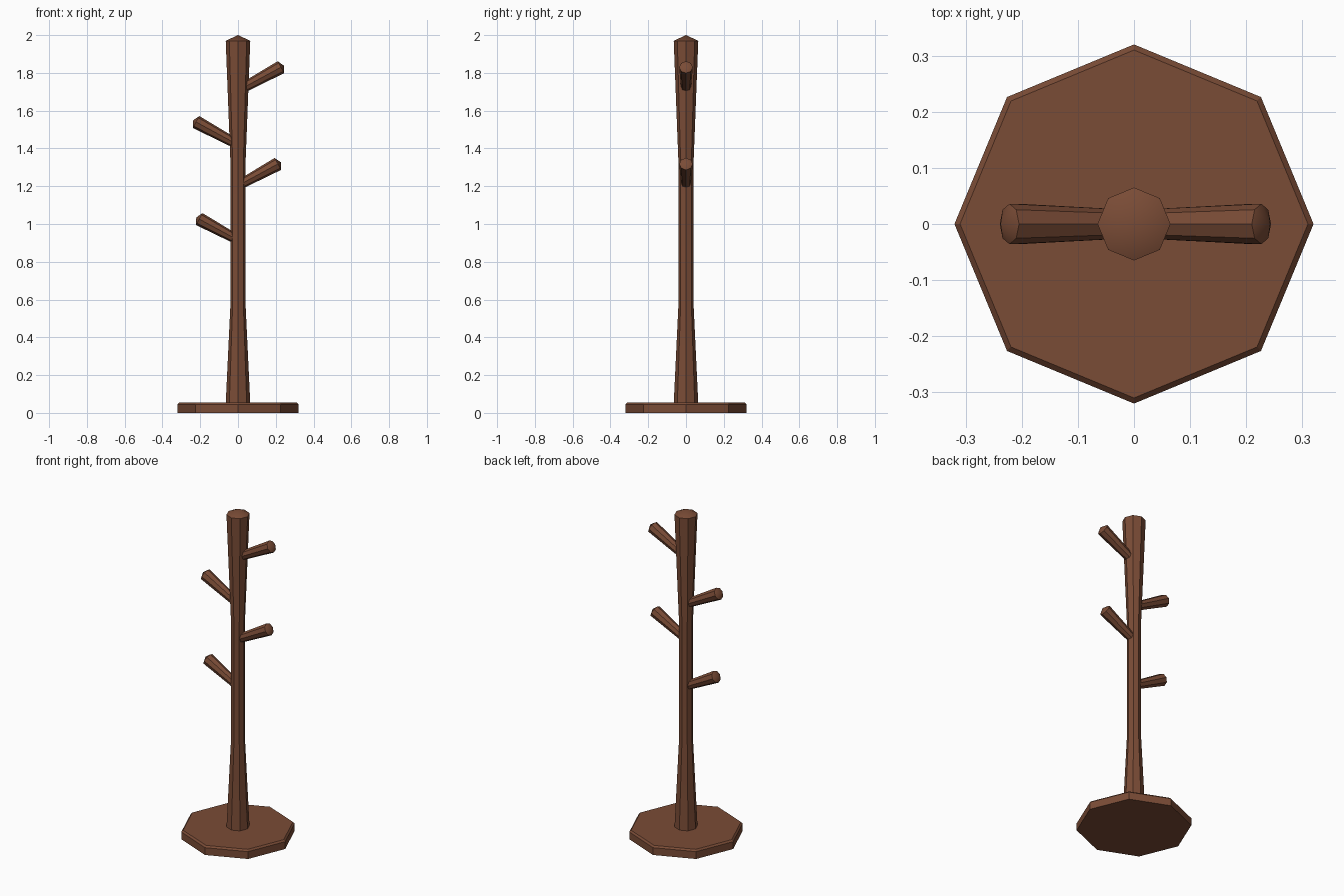
import bpy, bmesh, math
from mathutils import Matrix, Vector

if "Cube" in bpy.data.objects:
    bpy.data.objects.remove(bpy.data.objects["Cube"])

wood = bpy.data.materials.new("brown_wood")
wood.diffuse_color = (0.195, 0.072, 0.037, 1)
wood.use_nodes = True
wood.node_tree.nodes["Principled BSDF"].inputs["Base Color"].default_value = wood.diffuse_color


def turned(name, profile, matrix=Matrix(), sides=8):
    """Eight-sided lathe along z; radius 0 at an end gives a pointed cap."""
    bm = bmesh.new()
    rings = []
    for r, z in profile:
        n = sides if r > 0 else 1
        rings.append([bm.verts.new((r * math.cos(2 * math.pi * i / sides),
                                    r * math.sin(2 * math.pi * i / sides), z))
                      for i in range(n)])
    for a, b in zip(rings, rings[1:]):
        for i in range(sides):
            j = (i + 1) % sides
            if len(b) == 1:
                bm.faces.new((a[i], a[j], b[0]))
            else:
                bm.faces.new((a[i], a[j], b[j], b[i]))
    bm.faces.new(rings[0][::-1])
    if len(rings[-1]) > 1:
        bm.faces.new(rings[-1])
    bm.transform(matrix)
    bmesh.ops.recalc_face_normals(bm, faces=bm.faces)
    mesh = bpy.data.meshes.new(name)
    bm.to_mesh(mesh)
    bm.free()
    mesh.materials.append(wood)
    ob = bpy.data.objects.new(name, mesh)
    bpy.context.collection.objects.link(ob)
    bpy.ops.object.select_all(action='DESELECT')
    ob.select_set(True)
    bpy.context.view_layer.objects.active = ob
    bpy.ops.object.shade_smooth_by_angle(angle=math.radians(30))
    return ob


# Octagonal foot with a small chamfer
turned("base", [(0.32, 0), (0.32, 0.045), (0.31, 0.055)])

# Post, flared at both ends, with a low pointed cap
turned("post", [(0.065, 0.05), (0.04, 0.575), (0.04, 1.325), (0.065, 1.97), (0, 2.0)])

# Flared pegs: end centre x and z, alternating sides
slope = math.radians(28.5)
for k, (x, z) in enumerate([(0.227, 1.83), (-0.222, 1.54), (0.211, 1.318), (-0.205, 1.026)]):
    side = math.copysign(1, x)
    axis = Vector((side * math.cos(slope), 0, math.sin(slope)))
    length = abs(x) / math.cos(slope)
    start = Vector((x, 0, z)) - axis * length
    m = Matrix.Translation(start) @ Matrix.Rotation(side * (math.pi / 2 - slope), 4, 'Y')
    turned(f"peg_{k + 1}", [(0.025, 0), (0.036, length), (0, length + 0.018)], m)
